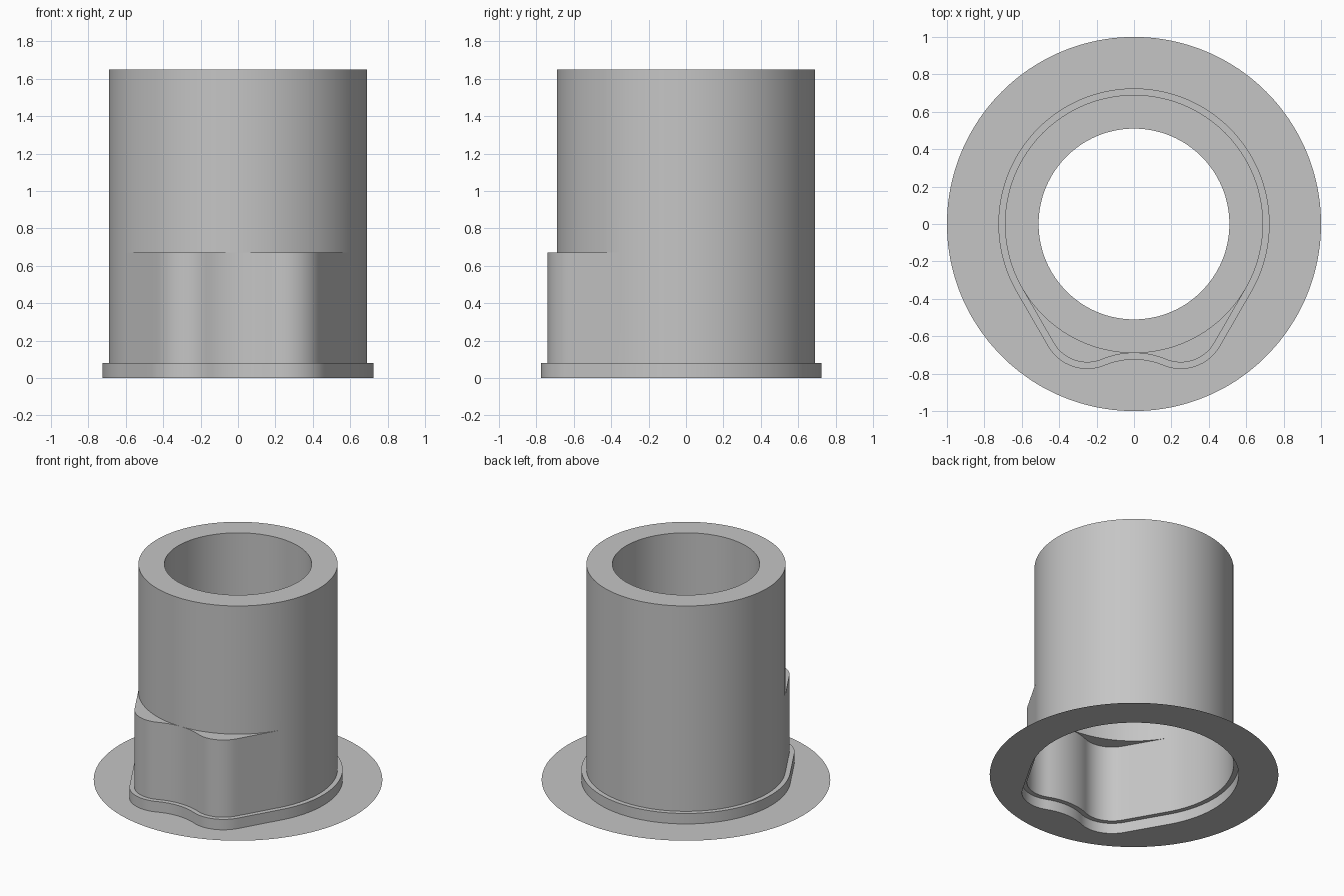
import bpy
import bmesh
from math import radians, cos, sin, atan2, degrees
from mathutils import Vector

cube = bpy.data.objects.get("Cube")
if cube:
    bpy.data.objects.remove(cube, do_unlink=True)

grey = bpy.data.materials.new("plain grey")
grey.use_nodes = True
colour = (0.56, 0.56, 0.56, 1)
grey.diffuse_color = colour
grey.node_tree.nodes["Principled BSDF"].inputs["Base Color"].default_value = colour

RADIUS = 0.69        # outer tube
BORE = 0.51          # inner tube
LIP = 0.035          # collar offset
LOBE = Vector((0.25, -0.533))
LOBE_R = 0.207
DIP_R = 0.443
DIP = Vector((0, -RADIUS - DIP_R))


def arc(centre, radius, start, end, steps):
    angles = [radians(start + (end - start) * i / steps) for i in range(steps + 1)]
    return [centre + radius * Vector((cos(a), sin(a))) for a in angles]


def outline(offset):
    """Round body with two lobes at the front, grown by an offset."""
    link = LOBE - DIP
    meet = degrees(atan2(link.y, link.x))
    half = arc(DIP, DIP_R - offset, 90, meet, 8)
    half += arc(LOBE, LOBE_R + offset, meet - 180, -30, 16)[1:]
    side = arc(Vector((0, 0)), RADIUS + offset, -30, 90, 56)
    corner = half[-1]
    half += [corner.lerp(side[0], i / 6) for i in range(1, 6)] + side
    return half + [Vector((-p.x, p.y)) for p in reversed(half[1:-1])]


def circle(radius):
    """Circle whose points line up with those of the outline."""
    return [p.normalized() * radius for p in outline(0)]


def loft(name, rings):
    """Skin a stack of (points, height) rings."""
    bm = bmesh.new()
    loops = [[bm.verts.new((p.x, p.y, z)) for p in pts] for pts, z in rings]
    for low, high in zip(loops, loops[1:]):
        for i in range(len(low)):
            j = (i + 1) % len(low)
            bm.faces.new((low[i], low[j], high[j], high[i]))
    bmesh.ops.remove_doubles(bm, verts=bm.verts, dist=0.0001)
    mesh = bpy.data.meshes.new(name)
    bm.to_mesh(mesh)
    bm.free()
    mesh.materials.append(grey)
    obj = bpy.data.objects.new(name, mesh)
    bpy.context.collection.objects.link(obj)
    bpy.ops.object.select_all(action="DESELECT")
    obj.select_set(True)
    bpy.context.view_layer.objects.active = obj
    bpy.ops.object.shade_smooth_by_angle(angle=radians(30))


body, collar = outline(0), outline(LIP)
tube, bore = circle(RADIUS), circle(BORE)

# Thin round flange on the ground
loft("flange", [(circle(1), 0), (collar, 0)])

# Low collar around the foot, with its narrow top ledge
loft("collar", [(collar, 0), (collar, 0.08), (body, 0.08)])

# Lobed lower wall, ledge above the lobes, round upper wall and rim
loft("outer_wall", [(body, 0.08), (body, 0.67), (tube, 0.67),
                    (tube, 1.65), (bore, 1.65)])

# Inner bore and the shoulder under it
loft("bore", [(bore, 1.65), (bore, 0.95), (tube, 0.95)])
